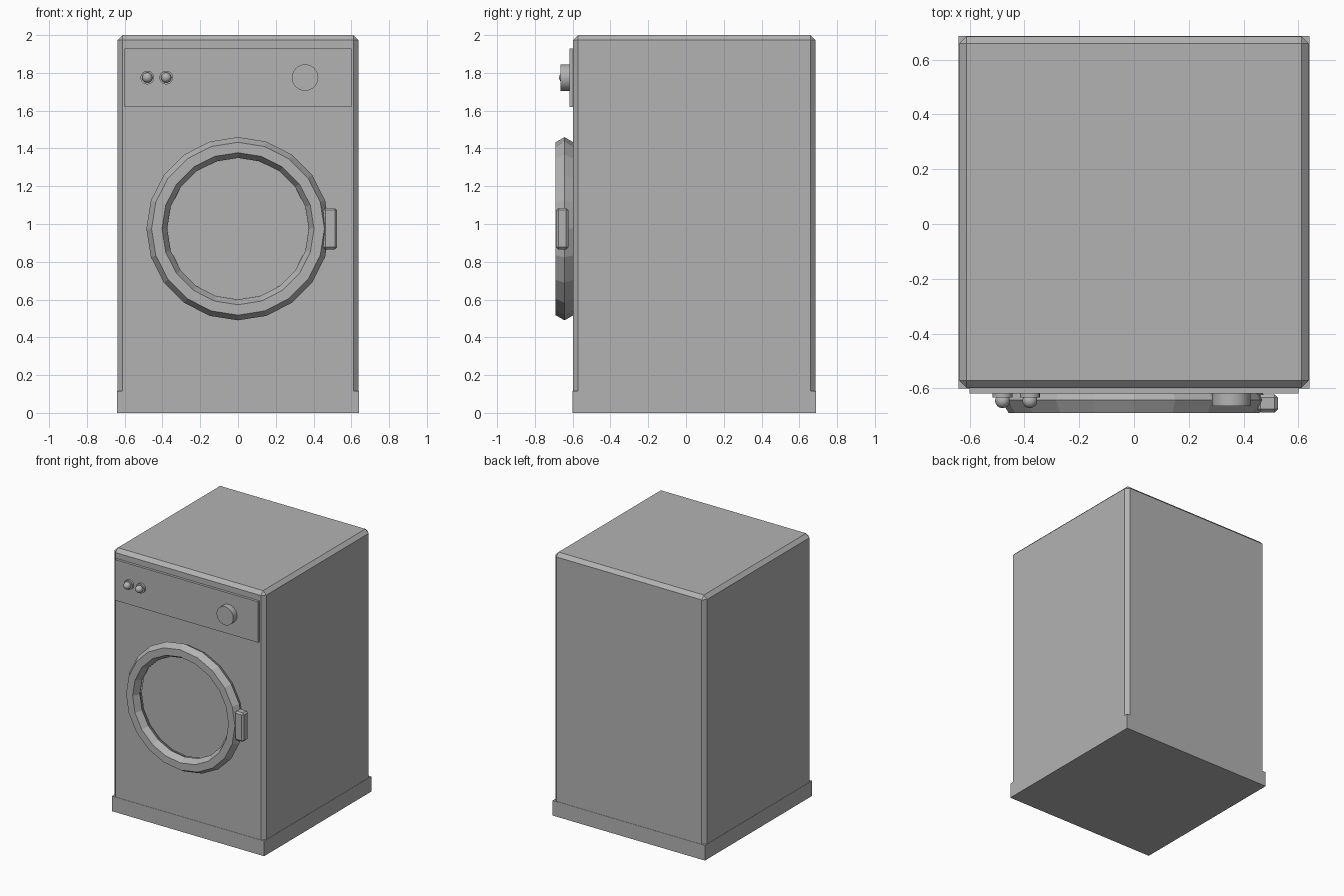
import bpy, math

if "Cube" in bpy.data.objects:
    bpy.data.objects.remove(bpy.data.objects["Cube"])

grey = bpy.data.materials.new("light grey enamel")
grey.diffuse_color = (0.45, 0.45, 0.45, 1)
grey.use_nodes = True
grey.node_tree.nodes["Principled BSDF"].inputs["Base Color"].default_value = grey.diffuse_color


def finish(name, smooth=None):
    ob = bpy.context.object
    ob.name = name
    ob.data.materials.append(grey)
    bpy.ops.object.transform_apply(location=False, rotation=True, scale=True)
    if smooth:
        bpy.ops.object.shade_smooth_by_angle(angle=math.radians(smooth))
    return ob


def box(name, lo, hi):
    mid = [(a + b) / 2 for a, b in zip(lo, hi)]
    bpy.ops.mesh.primitive_cube_add(size=1, location=mid)
    bpy.context.object.scale = [b - a for a, b in zip(lo, hi)]
    return finish(name)


def chamfer(ob, width, keep=lambda e: True):
    # weighted bevel, so that chosen edges stay square
    att = ob.data.attributes.new("bevel_weight_edge", 'FLOAT', 'EDGE')
    for e in ob.data.edges:
        zs = [ob.data.vertices[v].co.z for v in e.vertices]
        att.data[e.index].value = 1.0 if keep(zs) else 0.0
    m = ob.modifiers.new("chamfer", 'BEVEL')
    m.width, m.segments, m.limit_method = width, 1, 'WEIGHT'


def disc(name, x, z, radius, y_front, y_back, sides=32):
    bpy.ops.mesh.primitive_cylinder_add(
        vertices=sides, radius=radius, depth=y_back - y_front,
        location=(x, (y_front + y_back) / 2, z), rotation=(math.pi / 2, 0, 0))
    return finish(name, 30)


# cabinet and plinth: the cabinet is chamfered except round its bottom
box("plinth", (-0.64, -0.6, 0), (0.64, 0.687, 0.115))
cabinet = box("cabinet", (-0.638, -0.598, 0.115), (0.638, 0.685, 2.0))
chamfer(cabinet, 0.027, lambda zs: max(zs) > 0)

# control panel with dial and two indicator buttons
box("control_panel", (-0.6, -0.618, 1.62), (0.6, -0.59, 1.93))
disc("dial", 0.355, 1.775, 0.07, -0.664, -0.615)
for i, x in enumerate((-0.48, -0.38)):
    disc(f"button_collar_{i + 1}", x, 1.775, 0.036, -0.634, -0.615, 24)
    bpy.ops.mesh.primitive_uv_sphere_add(
        segments=24, ring_count=12, radius=0.027,
        location=(x, -0.645, 1.775), rotation=(math.pi / 2, 0, 0))
    finish(f"button_{i + 1}", 40)

# round door: hexagonal-section ring, window and handle
bpy.ops.mesh.primitive_torus_add(
    major_segments=20, minor_segments=6, major_radius=0.43, minor_radius=0.055,
    location=(0, -0.643, 0.975), rotation=(math.pi / 2, 0, 0))
ring = finish("door_ring")
ring.data.polygons.foreach_set("use_smooth", [False] * len(ring.data.polygons))
disc("door_window", 0, 0.975, 0.385, -0.612, -0.59, 20)
handle = box("door_handle", (0.45, -0.688, 0.865), (0.525, -0.622, 1.085))
chamfer(handle, 0.012)
